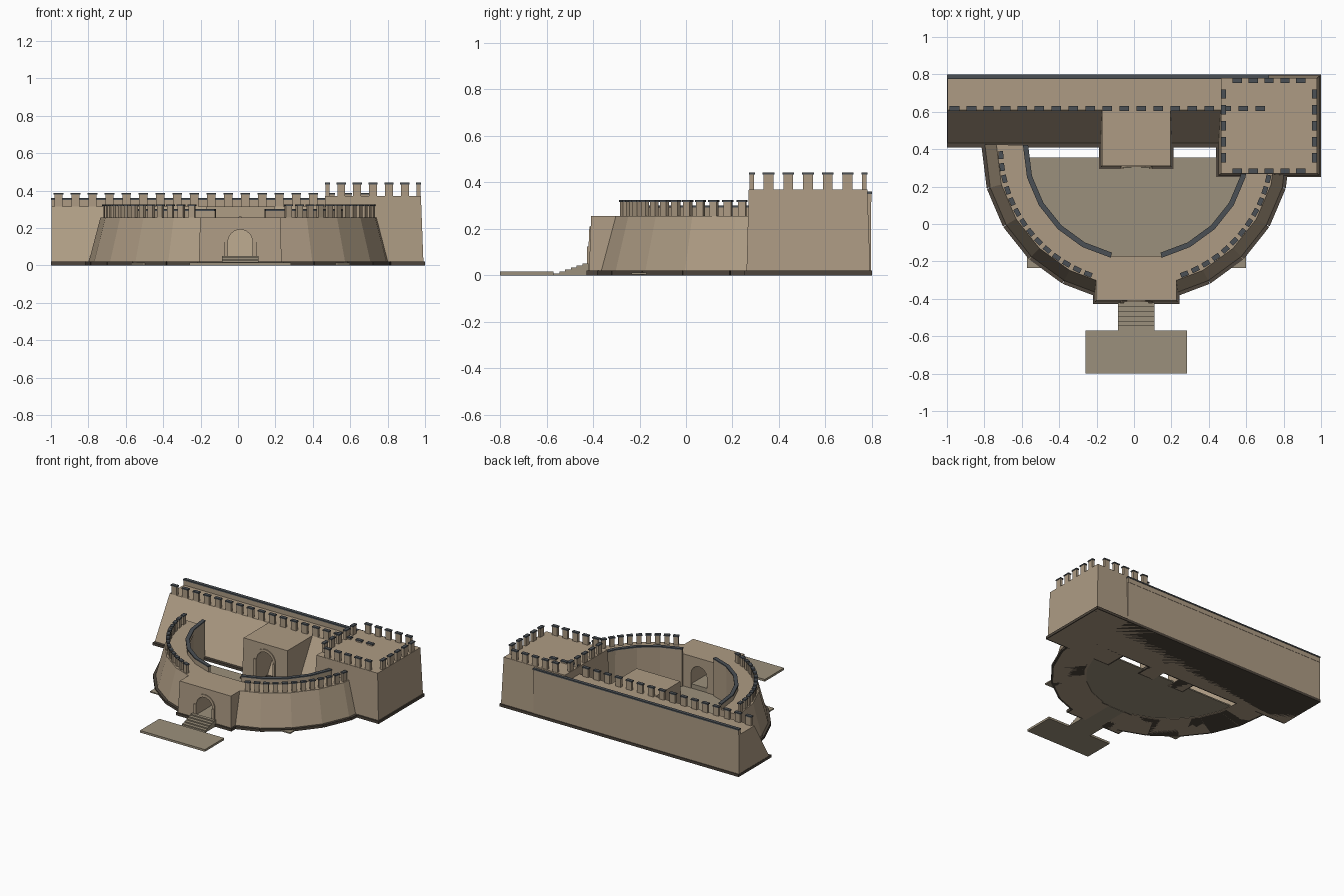
import bpy, bmesh, math
from mathutils import Vector

if "Cube" in bpy.data.objects:
    bpy.data.objects.remove(bpy.data.objects["Cube"])

CX, CY = 0.012, 0.41          # centre of the curved forecourt wall


def material(name, rgb):
    m = bpy.data.materials.new(name)
    m.diffuse_color = (*rgb, 1)
    m.use_nodes = True
    m.node_tree.nodes["Principled BSDF"].inputs["Base Color"].default_value = m.diffuse_color
    return m


MATS = [material("stone", (0.42, 0.33, 0.23)),
        material("slate_cap", (0.07, 0.08, 0.09)),
        material("plinth_stone", (0.075, 0.06, 0.045)),
        material("paving", (0.33, 0.28, 0.20))]
STONE, SLATE, PLINTH, PAVING = range(4)


def finish(bm, name):
    bmesh.ops.recalc_face_normals(bm, faces=bm.faces)
    me = bpy.data.meshes.new(name)
    bm.to_mesh(me)
    bm.free()
    for m in MATS:
        me.materials.append(m)
    ob = bpy.data.objects.new(name, me)
    bpy.context.collection.objects.link(ob)
    return ob


def loft(bm, a, b, mat):
    """Closed solid between two matching outlines."""
    va = [bm.verts.new(p) for p in a]
    vb = [bm.verts.new(p) for p in b]
    n = len(va)
    faces = [bm.faces.new(va), bm.faces.new(vb[::-1])]
    for i in range(n):
        j = (i + 1) % n
        faces.append(bm.faces.new((va[i], vb[i], vb[j], va[j])))
    for f in faces:
        f.material_index = mat


def rect(x0, x1, y0, y1, z):
    return [(x0, y0, z), (x1, y0, z), (x1, y1, z), (x0, y1, z)]


def box(bm, x0, x1, y0, y1, z0, z1, mat):
    loft(bm, rect(x0, x1, y0, y1, z0), rect(x0, x1, y0, y1, z1), mat)


def merlon(bm, x, y, ang, w, d, z0, z1):
    """Tooth of the battlement with an overhanging slate cap."""
    u = Vector((math.cos(ang), math.sin(ang), 0))
    v = Vector((-u.y, u.x, 0))

    def ring(w, d, z):
        c = Vector((x, y, z))
        return [c + u * (w / 2 * i) + v * (d / 2 * j)
                for i, j in ((-1, -1), (1, -1), (1, 1), (-1, 1))]
    loft(bm, ring(w - .008, d - .006, z0), ring(w - .008, d - .006, z1 - .009), STONE)
    loft(bm, ring(w, d, z1 - .009), ring(w, d, z1), SLATE)


# main wall: battered front, plinth, capped rear parapet
bm = bmesh.new()
section = [(.42, 0), (.61, .315), (.795, .315), (.795, 0)]
loft(bm, [(-.998, y, z) for y, z in section], [(.72, y, z) for y, z in section], STONE)
box(bm, -1, .72, .41, .80, 0, .02, PLINTH)
box(bm, -.998, .72, .777, .797, .315, .35, STONE)
box(bm, -1, .722, .774, .80, .35, .36, SLATE)
finish(bm, "main_wall")

bm = bmesh.new()
for i in range(19):
    merlon(bm, -.96 + i * .0908, .617, 0, .052, .026, .315, .387)
finish(bm, "main_wall_merlons")

# corner tower
bm = bmesh.new()
loft(bm, rect(.452, .992, .26, .793, 0), rect(.466, .978, .27, .78, .37), STONE)
box(bm, .438, 1, .25, .80, 0, .02, PLINTH)
finish(bm, "corner_tower")

bm = bmesh.new()
for i in range(-2, 3):
    for s in (-1, 1):
        merlon(bm, .722 + i * .085, .525 + s * .242, 0, .05, .026, .37, .442)
        merlon(bm, .722 + s * .243, .525 + i * .085, math.pi / 2, .05, .026, .37, .442)
finish(bm, "corner_tower_merlons")


# curved forecourt wall, five straight segments on each side of the gate
def polar(r, a, z, side):
    return Vector((CX - side * r * math.cos(a), CY - r * math.sin(a), z))


def seg_ring(r0, r1, a0, a1, z, side):
    return [polar(r0, a0, z, side), polar(r1, a0, z, side),
            polar(r1, a1, z, side), polar(r0, a1, z, side)]


STEP = math.radians(15.4)
wall, teeth, parapet = bmesh.new(), bmesh.new(), bmesh.new()
for side in (1, -1):
    for i in range(5):
        a0, a1 = i * STEP, (i + 1) * STEP
        if i == 0:
            a0 -= .02
        loft(wall, seg_ring(.585, .815, a0, a1, 0, side),
             seg_ring(.585, .748, a0, a1, .255, side), STONE)
        # plinth pushed straight out so neighbours leave a notch
        out = polar(.014, (a0 + a1) / 2, 0, side) - Vector((CX, CY, 0))
        low = seg_ring(.60, .815, a0, a1, 0, side)
        low[1] += out
        low[2] += out
        loft(wall, low, [p + Vector((0, 0, .02)) for p in low], PLINTH)
        loft(parapet, seg_ring(.582, .602, a0, a1, .255, side),
             seg_ring(.582, .602, a0, a1, .291, side), STONE)
        loft(parapet, seg_ring(.578, .606, a0, a1, .291, side),
             seg_ring(.578, .606, a0, a1, .30, side), SLATE)
    for k in range(14):
        a = math.radians(3.3 + 5.07 * k)
        p = polar(.725, a, 0, side)
        merlon(teeth, p.x, p.y, math.atan2(p.y - CY, p.x - CX) + math.pi / 2,
               .042, .026, .255, .325)
finish(wall, "forecourt_wall")
finish(teeth, "forecourt_merlons")
finish(parapet, "forecourt_inner_parapet")


def arc(r, zc, n=12):
    return [(r * math.cos(math.pi * i / n), zc + r * math.sin(math.pi * i / n))
            for i in range(n + 1)]


def gatehouse(name, w0, w1, h, y0, y1, r, spring, lean, ring_w):
    """Block with an arched passage, trim around the arch and a plinth."""
    bm = bmesh.new()
    prof = [(-w0, 0), (-w1, h), (w1, h), (w0, 0), (r, 0)] + arc(r, spring) + [(-r, 0)]
    loft(bm, [(CX + x, y0 + lean * z / h, z) for x, z in prof],
         [(CX + x, y1, z) for x, z in prof], STONE)
    # arch ring and jambs
    trim = arc(r + ring_w, spring) + arc(r, spring)[::-1]
    loft(bm, [(CX + x, y0 + lean * z / h - .006, z) for x, z in trim],
         [(CX + x, y0 + .02, z) for x, z in trim], STONE)
    for s in (-1, 1):
        xa, xb = sorted((CX + s * r, CX + s * (r + ring_w)))
        box(bm, xa, xb, y0 - .008, y0 + .02, 0, spring, STONE)
        xa, xb = sorted((CX + s * (r + .005), CX + s * (w0 + .01)))
        box(bm, xa, xb, y0 - .01, y1, 0, .02, PLINTH)
    return finish(bm, name)


gatehouse("outer_gatehouse", .222, .214, .255, -.418, -.172, .066, .125, .01, .02)
gatehouse("inner_gatehouse", .19, .183, .315, .303, .612, .068, .19, .008, .02)

# passage floor, steps and landing
bm = bmesh.new()
box(bm, CX - .066, CX + .066, -.42, -.175, 0, .045, PAVING)
finish(bm, "gate_passage_floor")

bm = bmesh.new()
n = 6
for i in range(n):
    y = -.57 + i * .025
    box(bm, CX - .097, CX + .097, y, y + .025, 0, .008 + i * .0085, PAVING)
finish(bm, "entrance_steps")

bm = bmesh.new()
box(bm, CX - .271, CX + .271, -.80, -.57, 0, .016, PAVING)
finish(bm, "landing")

# courtyard paving
bm = bmesh.new()
box(bm, -.572, .60, -.235, .355, .003, .012, PAVING)
finish(bm, "courtyard_floor")
